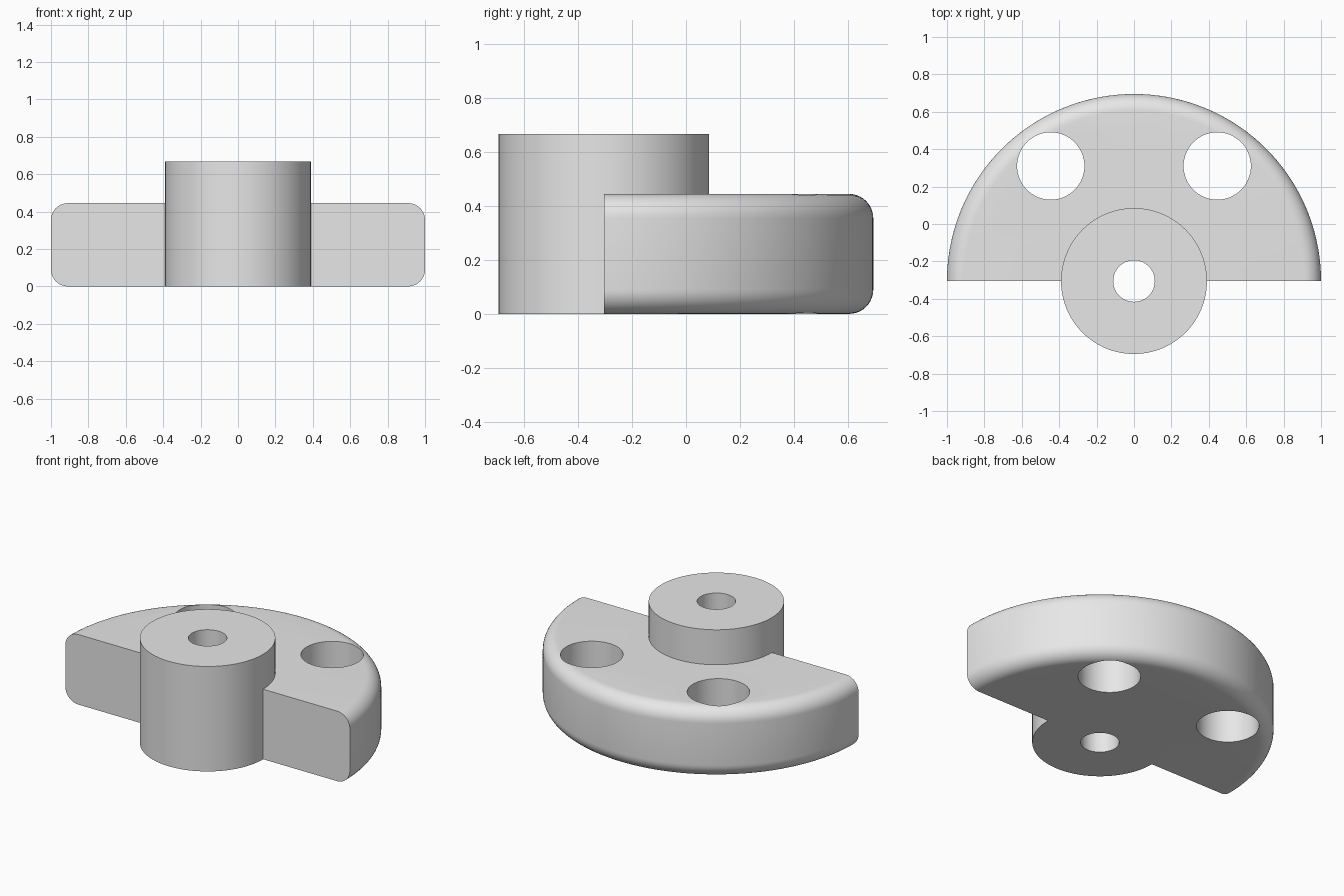
import bpy, bmesh, math

if "Cube" in bpy.data.objects:
    bpy.data.objects.remove(bpy.data.objects["Cube"])

CY = -0.305          # y of the hub axis and the flat front face
PLATE_R, PLATE_H, FILLET = 1.0, 0.445, 0.09
HUB_R, HUB_H = 0.39, 0.667

grey = bpy.data.materials.new("light_grey")
grey.diffuse_color = (0.8, 0.8, 0.8, 1)
grey.use_nodes = True
grey.node_tree.nodes["Principled BSDF"].inputs["Base Color"].default_value = grey.diffuse_color


def cylinder(name, r, x, y, z0, z1, sides=96):
    bpy.ops.mesh.primitive_cylinder_add(vertices=sides, radius=r, depth=z1 - z0,
                                        location=(x, y, (z0 + z1) / 2))
    ob = bpy.context.object
    ob.name = name
    ob.data.materials.append(grey)
    return ob


def combine(target, other, operation):
    mod = target.modifiers.new(operation.lower(), 'BOOLEAN')
    mod.operation, mod.solver, mod.object = operation, 'EXACT', other
    bpy.context.view_layer.objects.active = target
    bpy.ops.object.modifier_apply(modifier=mod.name)
    bpy.data.objects.remove(other)


# Half-round plate: rounded-rim profile swept half a turn, flat front closed
profile = [(0, 0)]
for zc, start in ((FILLET, -90), (PLATE_H - FILLET, 0)):
    for i in range(11):
        a = math.radians(start + 9 * i)
        profile.append((PLATE_R - FILLET + FILLET * math.cos(a), zc + FILLET * math.sin(a)))
profile.append((0, PLATE_H))

bm = bmesh.new()
verts = [bm.verts.new((x, 0, z)) for x, z in profile]
edges = [bm.edges.new(pair) for pair in zip(verts, verts[1:])]
bmesh.ops.spin(bm, geom=verts + edges, cent=(0, 0, 0), axis=(0, 0, 1),
               angle=math.pi, steps=72)
bmesh.ops.remove_doubles(bm, verts=bm.verts, dist=1e-5)
bmesh.ops.holes_fill(bm, edges=[e for e in bm.edges if e.is_boundary], sides=0)
# Merge the flat top and bottom fans into single faces
flat = [e for e in bm.edges if len(e.link_faces) == 2
        and all(abs(f.normal.z) > 0.9999 for f in e.link_faces)]
bmesh.ops.dissolve_edges(bm, edges=flat, use_verts=False)
bmesh.ops.recalc_face_normals(bm, faces=bm.faces)
mesh = bpy.data.meshes.new("half_round_flange")
bm.to_mesh(mesh)
bm.free()
mesh.materials.append(grey)
flange = bpy.data.objects.new("half_round_flange", mesh)
flange.location.y = CY
bpy.context.collection.objects.link(flange)
bpy.context.view_layer.update()

# Central hub joined to the plate
combine(flange, cylinder("hub", HUB_R, 0, CY, 0, HUB_H), 'UNION')

# Bore and the two mounting holes
combine(flange, cylinder("bore", 0.111, 0, CY, -0.2, 1, 64), 'DIFFERENCE')
for side in (-1, 1):
    combine(flange, cylinder("mounting_hole", 0.18, side * 0.445, 0.31, -0.2, 1, 64), 'DIFFERENCE')

bpy.ops.object.select_all(action='DESELECT')
flange.select_set(True)
bpy.context.view_layer.objects.active = flange
bpy.ops.object.shade_smooth_by_angle(angle=math.radians(30))
